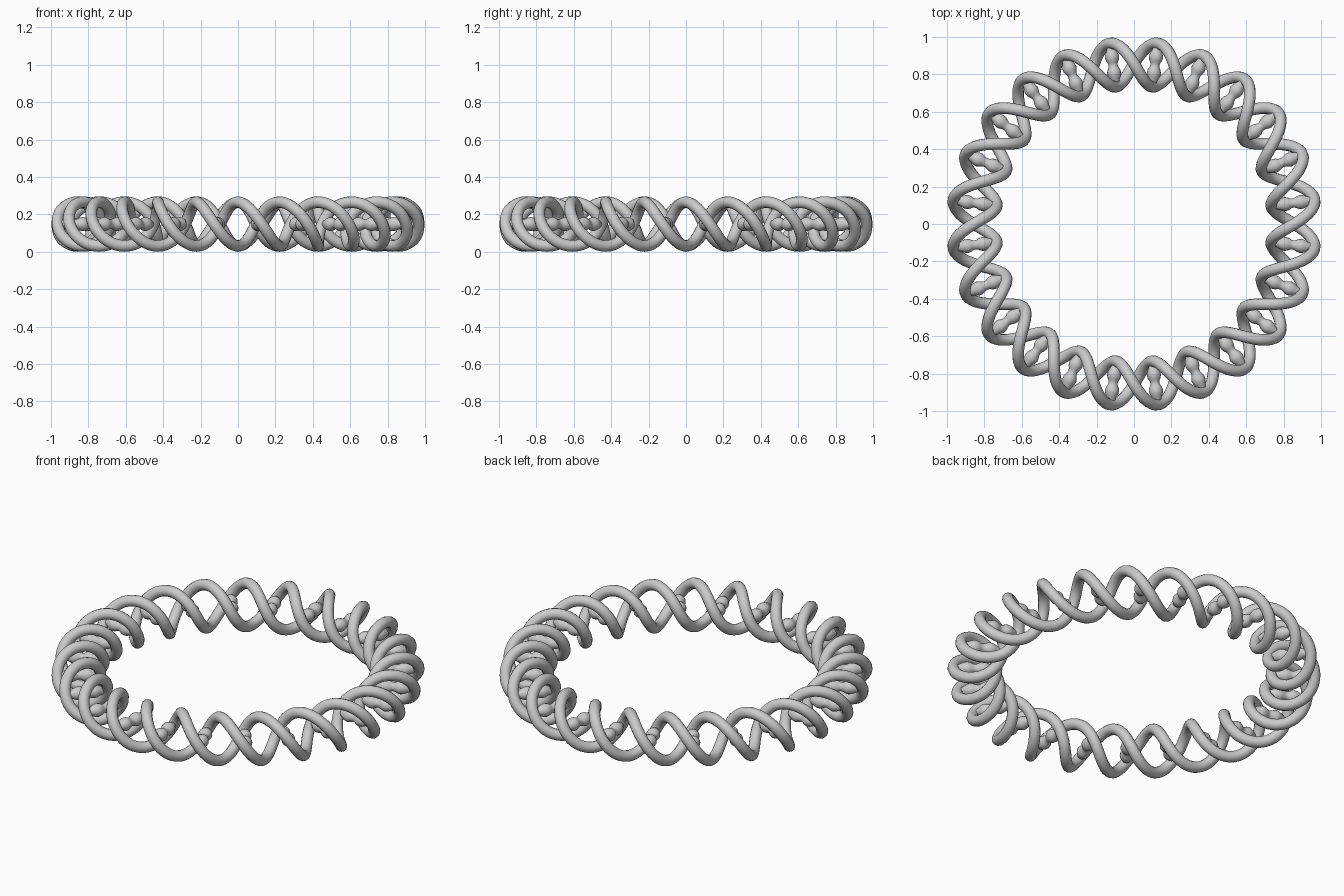
import bpy, bmesh
from math import cos, sin, pi, radians
from mathutils import Matrix, Vector

if "Cube" in bpy.data.objects:
    bpy.data.objects.remove(bpy.data.objects["Cube"])

R, r, t = 0.857, 0.117, 0.031   # ring radius, helix radius, strand radius
ZC = r + t
TURNS, POINTS = 12, 576


def strand(name, phase):
    cu = bpy.data.curves.new(name, 'CURVE')
    cu.dimensions = '3D'
    cu.bevel_depth = t
    cu.bevel_resolution = 4
    sp = cu.splines.new('POLY')
    sp.points.add(POINTS - 1)
    for i, p in enumerate(sp.points):
        a = 2 * pi * i / POINTS
        th = TURNS * a + phase
        d = R + r * cos(th)
        p.co = (d * cos(a), d * sin(a), ZC - r * sin(th), 1)
    sp.use_cyclic_u = True
    sp.use_smooth = True
    ob = bpy.data.objects.new(name, cu)
    bpy.context.collection.objects.link(ob)
    bpy.ops.object.select_all(action='DESELECT')
    ob.select_set(True)
    bpy.context.view_layer.objects.active = ob
    bpy.ops.object.convert(target='MESH')


# Two strands wound around the ring, half a turn apart
strand("strand_a", -pi / 2)
strand("strand_b", pi / 2)

# Beaded rung profile: (offset along the radius, thickness)
half = [(0, 0.024), (0.012, 0.027), (0.026, 0.034), (0.042, 0.038),
        (0.058, 0.035), (0.074, 0.028), (0.09, 0.021), (0.108, 0.016)]
profile = [(-x, w) for x, w in reversed(half[1:])] + half
SIDES = 16

bm = bmesh.new()
for k in range(2 * TURNS):
    spin = Matrix.Rotation(radians(7.5 + 15 * k), 4, 'Z')
    rings = []
    for x, w in profile:
        rings.append([bm.verts.new(spin @ Vector((
            R + x, w * cos(2 * pi * j / SIDES), ZC + w * sin(2 * pi * j / SIDES))))
            for j in range(SIDES)])
    for a, b in zip(rings, rings[1:]):
        for j in range(SIDES):
            n = (j + 1) % SIDES
            bm.faces.new((a[j], a[n], b[n], b[j]))
    bm.faces.new(rings[0][::-1])
    bm.faces.new(rings[-1])
bmesh.ops.recalc_face_normals(bm, faces=bm.faces)
for f in bm.faces:
    f.smooth = True
me = bpy.data.meshes.new("rungs")
bm.to_mesh(me)
bm.free()
bpy.context.collection.objects.link(bpy.data.objects.new("rungs", me))
